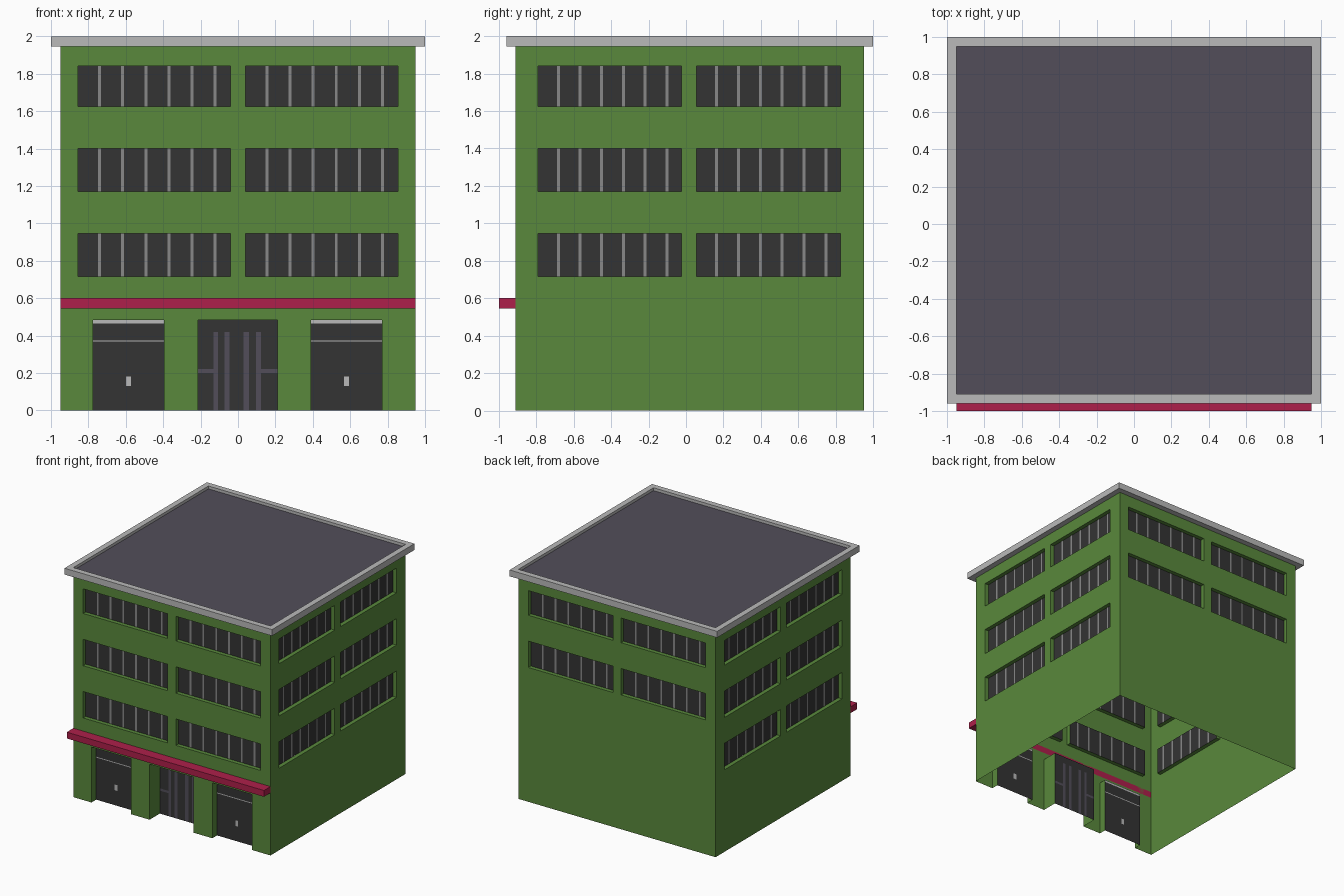
import bpy, bmesh

if "Cube" in bpy.data.objects:
    bpy.data.objects.remove(bpy.data.objects["Cube"])

def material(name, rgb):
    m = bpy.data.materials.new(name)
    m.diffuse_color = (*rgb, 1)
    m.use_nodes = True
    m.node_tree.nodes["Principled BSDF"].inputs["Base Color"].default_value = m.diffuse_color
    return m

GREEN = material("green wall", (0.100, 0.250, 0.045))
DARK = material("dark glass", (0.034, 0.034, 0.034))
GREY = material("mullion grey", (0.25, 0.25, 0.25))
LIGHT = material("light grey", (0.49, 0.49, 0.49))
SLATE = material("slate purple", (0.084, 0.076, 0.102))
RED = material("red awning", (0.42, 0.014, 0.069))

X, YF, YB, TOP = 0.95, -0.91, 0.95, 1.95

# Each side maps (along the wall, height, depth inward) to the world
SIDES = {
    "front": lambda u, z, d: (u, YF + d, z),
    "right": lambda u, z, d: (X - d, u, z),
    "back": lambda u, z, d: (-u, YB - d, z),
    "left": lambda u, z, d: (-X + d, -u, z),
}

def add(bm, pts, mat=0):
    f = bm.faces.new([bm.verts.new(p) for p in pts])
    f.material_index = mat

def finish(bm, name, mats):
    bmesh.ops.remove_doubles(bm, verts=bm.verts, dist=0.0005)
    me = bpy.data.meshes.new(name)
    bm.to_mesh(me)
    bm.free()
    for m in mats:
        me.materials.append(m)
    ob = bpy.data.objects.new(name, me)
    bpy.context.collection.objects.link(ob)

def grid(bm, side, us, zs, d, rule):
    """Flat grid of cells; rule(u, z) gives a material index or None for a hole."""
    us, zs = sorted(set(us)), sorted(set(zs))
    for a, b in zip(us, us[1:]):
        for c, e in zip(zs, zs[1:]):
            mat = rule((a + b) / 2, (c + e) / 2)
            if mat is not None:
                add(bm, [side(a, c, d), side(b, c, d), side(b, e, d), side(a, e, d)], mat)

def reveal(bm, side, a, b, c, e, d):
    """The recess faces around an opening; none at ground level."""
    ring = [(a, c), (b, c), (b, e), (a, e)]
    for i in range(4):
        p, q = ring[i], ring[(i + 1) % 4]
        if p[1] == q[1] == 0:
            continue
        add(bm, [side(*p, 0), side(*q, 0), side(*q, d), side(*p, d)])

ROWS = [(0.715, 0.945), (1.17, 1.40), (1.625, 1.84)]
WIDE = [(-0.855, -0.04), (0.04, 0.855)]
SPANS = {"front": WIDE, "back": WIDE,
         "right": [(-0.79, -0.025), (0.055, 0.825)],
         "left": [(-0.825, -0.055), (0.025, 0.79)]}
DOORS = [(-0.775, -0.395, 0.065), (-0.215, 0.21, 0.14), (0.39, 0.77, 0.065)]
WIN_DEPTH = 0.035

walls, glass = bmesh.new(), bmesh.new()
for name, side in SIDES.items():
    rows = ROWS[1:] if name == "back" else ROWS
    holes = [(a, b, c, e, WIN_DEPTH) for a, b in SPANS[name] for c, e in rows]

    # window panes with six mullion strips each
    for a, b, c, e, d in holes:
        step = (b - a) / 6.6
        bars = [a + step * (0.93 + i) for i in range(6)]
        us = [a, b] + [m + s for m in bars for s in (-0.008, 0.008)]
        grid(glass, side, us, [c, e], d,
             lambda u, z, bars=bars: int(any(abs(u - m) < 0.008 for m in bars)))

    # wall sheet with its openings
    if name == "front":
        holes += [(a, b, 0, 0.483, d) for a, b, d in DOORS]
    ends = (-X, X) if name in ("front", "back") else \
        ((YF, YB) if name == "right" else (-YB, -YF))
    us = list(ends) + [v for h in holes for v in h[:2]]
    zs = [0, TOP] + [v for h in holes for v in h[2:4]]
    grid(walls, side, us, zs, 0, lambda u, z: None if any(
        h[0] < u < h[1] and h[2] < z < h[3] for h in holes) else 0)
    for h in holes:
        reveal(walls, side, *h)
finish(walls, "walls", [GREEN])
finish(glass, "windows", [DARK, GREY])

# Side doors: light top strip, thin transom line and a handle
front = SIDES["front"]
for label, (a, b, d) in (("left_door", DOORS[0]), ("right_door", DOORS[2])):
    mid = (a + b) / 2
    bm = bmesh.new()

    def side_rule(u, z):
        handle = abs(u - mid) < 0.014 and 0.13 < z < 0.18
        return int(z > 0.465 or 0.367 < z < 0.374 or handle)
    grid(bm, front, [a, mid - 0.014, mid + 0.014, b],
         [0, 0.13, 0.18, 0.367, 0.374, 0.465, 0.483], d, side_rule)
    finish(bm, label, [DARK, LIGHT])

# Middle door: slate uprights and a short cross rail at each side
bm = bmesh.new()
a, b, d = DOORS[1]
bars = [(-0.13, -0.108), (-0.073, -0.045), (0.03, 0.06), (0.097, 0.122)]

def middle_rule(u, z):
    rail = abs(u) > 0.12 and 0.2 < z < 0.22
    return int(z < 0.42 and (rail or any(p < u < q for p, q in bars)))
grid(bm, front, [a, b] + [v for p in bars for v in p], [0, 0.2, 0.22, 0.42, 0.483], d, middle_rule)
finish(bm, "middle_door", [DARK, SLATE])

# Roof rim: square profile swept around the four corners
bm = bmesh.new()
def corners(x, y0, y1, z):
    return [(-x, y0, z), (x, y0, z), (x, y1, z), (-x, y1, z)]
loops = [corners(X, YF, YB, 1.945), corners(1, -0.96, 1, 1.945),
         corners(1, -0.96, 1, 2), corners(X, YF, YB, 2), corners(X, YF, YB, 1.97)]
for lo, hi in zip(loops, loops[1:]):
    for i in range(4):
        j = (i + 1) % 4
        add(bm, [lo[i], lo[j], hi[j], hi[i]])
finish(bm, "roof_rim", [LIGHT])

# Roof deck
bm = bmesh.new()
add(bm, corners(X, YF, YB, 1.975))
finish(bm, "roof_deck", [SLATE])

# Awning over the shop fronts
bpy.ops.mesh.primitive_cube_add(size=1, location=(0, -0.955, 0.573))
awning = bpy.context.object
awning.name = "awning"
awning.scale = (1.9, 0.09, 0.055)
awning.data.materials.append(RED)
